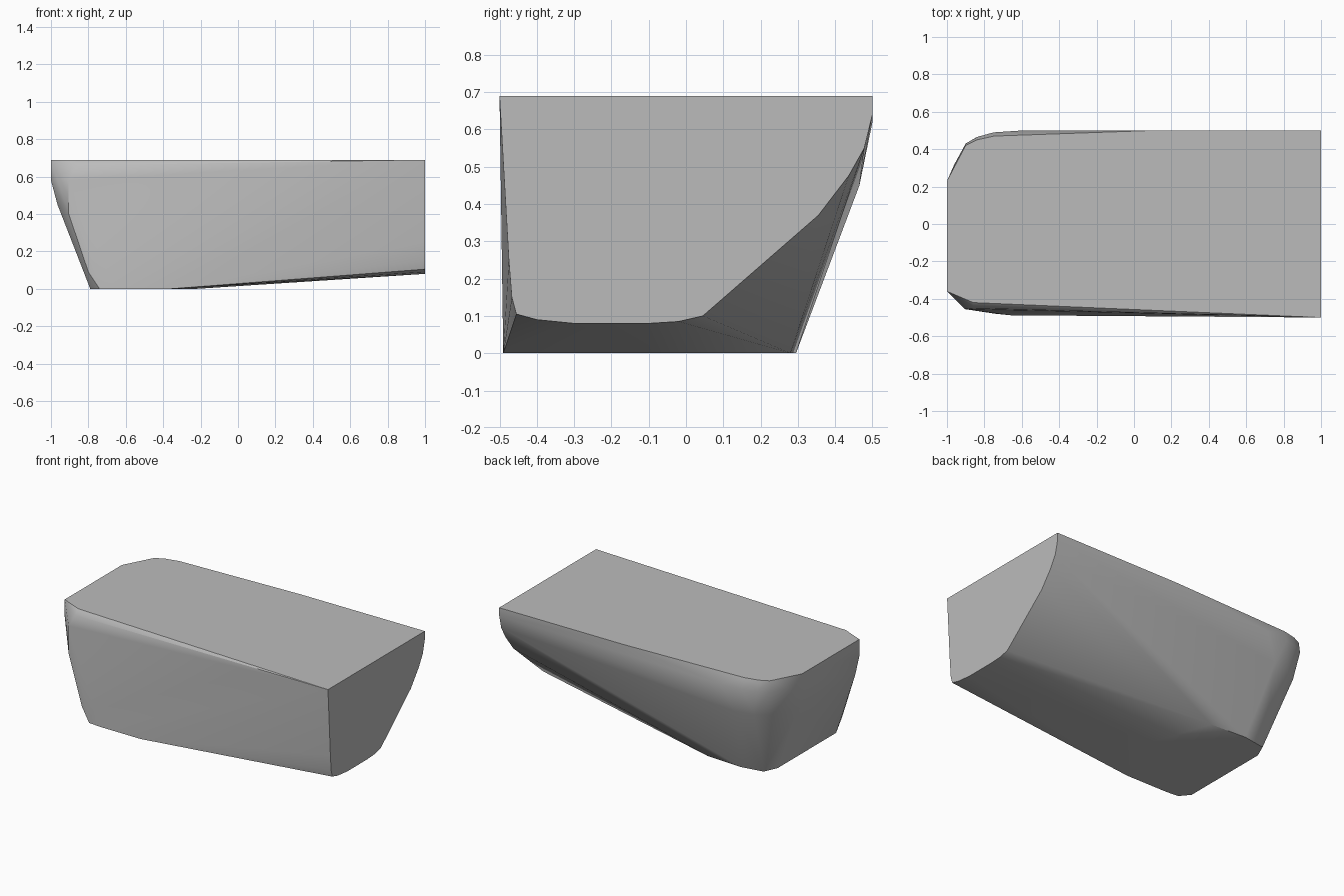
import bpy
import bmesh
from math import radians

# Remove the default object
default_cube = bpy.data.objects.get("Cube")
if default_cube:
    bpy.data.objects.remove(default_cube, do_unlink=True)


def make_material(name, colour):
    material = bpy.data.materials.new(name)
    material.use_nodes = True
    material.diffuse_color = colour
    shader = material.node_tree.nodes["Principled BSDF"]
    shader.inputs["Base Color"].default_value = colour
    return material


def convex_body(name, points, material):
    """Wrap a tight convex skin around a few guide points."""
    bm = bmesh.new()
    for point in points:
        bm.verts.new(point)
    hull = bmesh.ops.convex_hull(bm, input=bm.verts[:])
    unused = set(hull["geom_interior"] + hull["geom_unused"])
    spare = [v for v in unused if isinstance(v, bmesh.types.BMVert) and v.is_valid]
    bmesh.ops.delete(bm, geom=spare, context="VERTS")
    # Merge the triangles of each flat face
    bmesh.ops.dissolve_limit(bm, angle_limit=radians(0.3),
                             verts=bm.verts[:], edges=bm.edges[:])
    bmesh.ops.recalc_face_normals(bm, faces=bm.faces[:])
    mesh = bpy.data.meshes.new(name)
    bm.to_mesh(mesh)
    bm.free()
    mesh.materials.append(material)
    body = bpy.data.objects.new(name, mesh)
    bpy.context.scene.collection.objects.link(body)
    return body


# Horizontal outlines of the rounded end, as height: (x, y) points
top = 0.69
outlines = {
    top: [(-1, -.36), (-.86, -.42), (-1, .23), (-.9, .42), (-.84, .45),
          (-.75, .47), (.1, .5)],
    .66: [(-.86, -.45)],
    .62: [(-.96, .32), (-.9, .43), (-.84, .465), (-.75, .49), (-.6, .5)],
    .58: [(-1, -.36), (-.905, -.455), (-1, .2)],
    .45: [(-.965, -.37), (-.965, .2), (-.88, .39), (-.8, .44), (-.68, .465)],
    .4: [(-.905, -.455)],
    .09: [(-.8, -.47)],
    0: [(-.79, -.42), (-.74, -.48), (-.66, -.488), (-.36, -.49),
        (-.22, -.1), (-.35, .28), (-.6, .295), (-.75, .27), (-.79, .18)],
}

# Flat end section, as (y, z) points
end_section = [(-.5, top), (-.475, .25), (-.467, .15), (-.455, .105),
               (-.4, .09), (-.3, .08), (-.1, .08), (-.02, .085), (.045, .1),
               (.355, .37), (.437, .477), (.478, .55), (.5, .64), (.5, top)]

guide_points = [(x, y, z) for z, outline in outlines.items() for x, y in outline]
guide_points += [(1, y, z) for y, z in end_section]

# Tapered block with a flat top and a flat end
grey = make_material("plain grey", (.5, .5, .5, 1))
block = convex_body("tapered_block", guide_points, grey)

# Soft sides, crisp rims
for other in bpy.context.selected_objects:
    other.select_set(False)
block.select_set(True)
bpy.context.view_layer.objects.active = block
bpy.ops.object.shade_smooth_by_angle(angle=radians(35))
